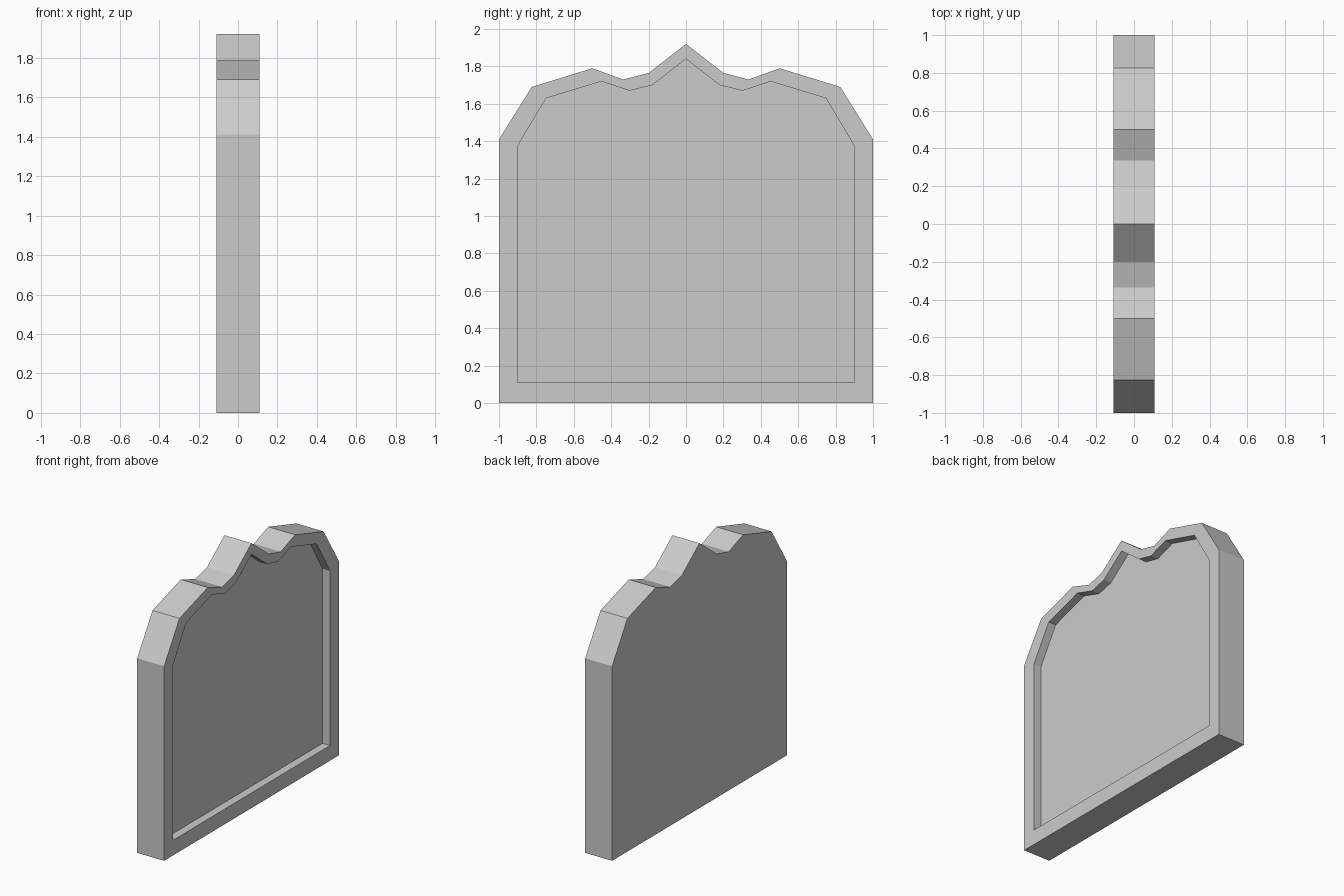
import bpy, bmesh

if "Cube" in bpy.data.objects:
    bpy.data.objects.remove(bpy.data.objects["Cube"])

HALF = 0.108      # half thickness
DEPTH = 0.06      # recess depth on the +x side


def mirrored(half):
    """Right-hand (y, z) profile from bottom to peak -> full closed outline."""
    return half + [(-y, z) for y, z in reversed(half) if y > 0]


outer = mirrored([(1, 0), (1, 1.41), (0.825, 1.69), (0.5, 1.79),
                  (0.335, 1.73), (0.2, 1.765), (0, 1.92)])
inner = mirrored([(0.9, 0.11), (0.9, 1.375), (0.748, 1.63), (0.452, 1.72),
                  (0.302, 1.67), (0.18, 1.70), (0, 1.84)])

bm = bmesh.new()


def ring(outline, x):
    return [bm.verts.new((x, y, z)) for y, z in outline]


# Rings run from the flat back, over the raised rim, to the recessed floor
rings = [ring(outer, -HALF), ring(outer, HALF),
         ring(inner, HALF), ring(inner, HALF - DEPTH)]
n = len(outer)
for a, b in zip(rings, rings[1:]):
    for i in range(n):
        j = (i + 1) % n
        bm.faces.new((a[i], a[j], b[j], b[i]))

# Back panel and recessed floor
bm.faces.new(rings[0])
bm.faces.new(rings[-1])
bmesh.ops.recalc_face_normals(bm, faces=bm.faces[:])

mesh = bpy.data.meshes.new("headboard_panel")
bm.to_mesh(mesh)
bm.free()
panel = bpy.data.objects.new("headboard_panel", mesh)
bpy.context.collection.objects.link(panel)
